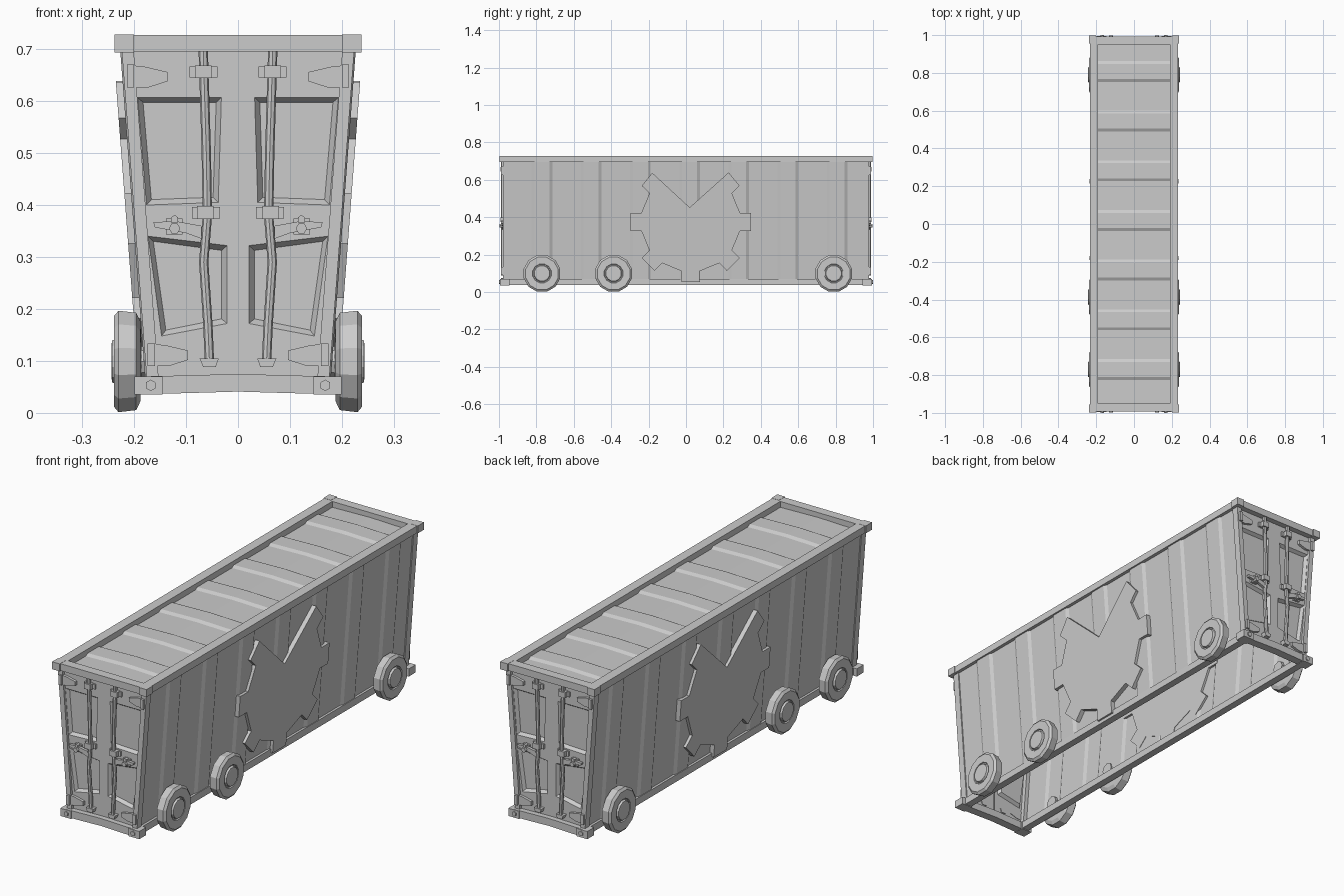
import bpy, bmesh
from math import sin, cos, pi, radians

if "Cube" in bpy.data.objects:
    bpy.data.objects.remove(bpy.data.objects["Cube"])


def finish(name, bm, mirror=(False, False), smooth=False):
    bmesh.ops.recalc_face_normals(bm, faces=bm.faces)
    me = bpy.data.meshes.new(name)
    bm.to_mesh(me)
    bm.free()
    ob = bpy.data.objects.new(name, me)
    bpy.context.collection.objects.link(ob)
    if any(mirror):
        mod = ob.modifiers.new("Mirror", 'MIRROR')
        mod.use_axis = (mirror[0], mirror[1], False)
        mod.merge_threshold = 0.0005
    if smooth:
        bpy.ops.object.select_all(action='DESELECT')
        ob.select_set(True)
        bpy.context.view_layer.objects.active = ob
        bpy.ops.object.shade_smooth_by_angle(angle=radians(35))
    return ob


def loft(name, rings, mirror=(False, False), cap=True, closed=True, smooth=False):
    """Join successive point loops into a surface."""
    bm = bmesh.new()
    rows = [[bm.verts.new(p) for p in r] for r in rings]
    n = len(rows[0])
    for a, b in zip(rows, rows[1:]):
        for i in range(n if closed else n - 1):
            j = (i + 1) % n
            bm.faces.new((a[i], a[j], b[j], b[i]))
    if cap:
        bm.faces.new(rows[0])
        bm.faces.new(rows[-1])
    return finish(name, bm, mirror, smooth)


def box(name, x0, x1, y0, y1, z0, z1, mirror=(True, True)):
    ring = [(x0, y0), (x1, y0), (x1, y1), (x0, y1)]
    return loft(name, [[(x, y, z) for x, y in ring] for z in (z0, z1)], mirror)


def plate(name, outline, y0, y1, mirror=(True, True)):
    """Flat xz outline extruded along y."""
    return loft(name, [[(x, y, z) for x, z in outline] for y in (y0, y1)], mirror)


def wall_x(z):
    """Side walls lean outward towards the top."""
    return 0.171 + 0.076 * (z - 0.07)


XY, X, Y = (True, True), (True, False), (False, True)

# Corrugated shell: one wall-roof-wall section repeated along y
steps = [(-0.965, 0)]
for i in range(7):
    c = -0.77 + 0.263 * i
    steps += [(c - 0.055, 0), (c - 0.04, 1), (c + 0.04, 1), (c + 0.055, 0)]
steps.append((0.965, 0))
rings = []
for y, k in steps:
    o = 0.008 * k
    right = [(wall_x(z) + o, y, z) for z in (0.06, 0.3, 0.7)]
    roof = [(0.19, y, 0.70 + o), (0, y, 0.705 + o), (-0.19, y, 0.70 + o)]
    left = [(-x, yy, z) for x, yy, z in reversed(right)]
    rings.append(right + roof + left)
loft("corrugated_shell", rings, cap=False, closed=False)

# Top frame
box("top_side_rail", 0.19, 0.234, -0.99, 0.99, 0.695, 0.727, X)
box("top_end_rail", -0.234, 0.234, -0.992, -0.95, 0.695, 0.727, Y)
box("top_corner_block", 0.2, 0.238, -0.998, -0.955, 0.694, 0.728)

# Bottom frame, with bowed end beams and bolts
box("bottom_side_rail", 0.148, 0.182, -0.97, 0.97, 0.038, 0.07, X)
loft("bottom_end_beam",
     [[(x, -0.99, z0), (x, -0.95, z0), (x, -0.95, z0 + 0.034), (x, -0.99, z0 + 0.034)]
      for x, z0 in ((-0.19, 0.036), (-0.1, 0.038), (0, 0.041), (0.1, 0.038), (0.19, 0.036))], Y)
box("bottom_corner_block", 0.145, 0.199, -0.995, -0.945, 0.035, 0.07)
plate("corner_bolt", [(0.168 + 0.011 * cos(i * pi / 3 + pi / 6),
                       0.053 + 0.011 * sin(i * pi / 3 + pi / 6)) for i in range(6)], -1.0, -0.99)

# Corner posts
loft("corner_post", [[(wall_x(z) - 0.018, -0.978, z), (wall_x(z) + 0.005, -0.978, z),
                      (wall_x(z) + 0.005, -0.945, z), (wall_x(z) - 0.018, -0.945, z)]
                     for z in (0.06, 0.7)], XY)

# Door: grid of faces with two inset panels per leaf
bm = bmesh.new()
rows = []
for za, zb, xa, xb in ((0.06, 0.06, 0.14, 0.02), (0.148, 0.172, 0.147, 0.021), (0.34, 0.322, 0.173, 0.021),
                       (0.4, 0.405, 0.176, 0.038), (0.607, 0.607, 0.193, 0.032), (0.7, 0.7, 0.2, 0.03)):
    rows.append([bm.verts.new((x, -0.966, z)) for x, z in
                 ((0, zb), (xb, zb), (xa, za), (wall_x(za), za))])
panels = []
for r, (a, b) in enumerate(zip(rows, rows[1:])):
    for i in range(3):
        f = bm.faces.new((a[i], a[i + 1], b[i + 1], b[i]))
        if i == 1 and r in (1, 3):
            panels.append(f)
bm.normal_update()
bmesh.ops.inset_individual(bm, faces=panels, thickness=0.014, depth=-0.015)
finish("door", bm, XY)
box("door_seam", -0.002, 0.002, -0.968, -0.96, 0.07, 0.695, Y)

# Slightly bent locking rods
path = [(0.067, 0.7), (0.061, 0.5), (0.059, 0.38), (0.066, 0.29), (0.058, 0.17), (0.055, 0.1)]
loft("locking_rod", [[(x + 0.009 * cos(i * pi / 4), -0.979 + 0.009 * sin(i * pi / 4), z)
                      for i in range(8)] for x, z in path], XY, smooth=True)
plate("rod_foot", [(0.043, 0.088), (0.067, 0.088), (0.074, 0.105), (0.037, 0.105)], -0.99, -0.962)
for x, z in ((0.067, 0.657), (0.063, 0.386)):
    box("rod_bracket_flange", x - 0.028, x + 0.026, -0.974, -0.962, z - 0.012, z + 0.01)
    box("rod_bracket_collar", x - 0.016, x + 0.016, -0.991, -0.962, z - 0.013, z + 0.012)

# Door handles with hex bolt
plate("door_handle", [(0.07, 0.335), (0.1, 0.346), (0.16, 0.357), (0.163, 0.367), (0.12, 0.369),
                      (0.07, 0.36)], -0.985, -0.972)
box("handle_mount", 0.107, 0.139, -0.976, -0.96, 0.343, 0.374)
plate("handle_bolt", [(0.122 + 0.011 * cos(i * pi / 3), 0.355 + 0.011 * sin(i * pi / 3))
                      for i in range(6)], -0.997, -0.972)
plate("handle_pin", [(0.115, 0.366), (0.129, 0.366), (0.129, 0.376), (0.122, 0.381),
                     (0.115, 0.376)], -0.99, -0.972)

# Tapered door hinges
for x, z in ((0.208, 0.648), (0.168, 0.112)):
    plate("door_hinge", [(x + 0.003, z - 0.022), (x + 0.006, z + 0.022), (x - 0.03, z + 0.018),
                         (x - 0.072, z + 0.008), (x - 0.072, z - 0.01), (x - 0.035, z - 0.022)],
          -0.978, -0.964)
    box("hinge_knuckle", x - 0.008, x + 0.006, -0.988, -0.964, z - 0.022, z + 0.022)

# Gear-shaped plate with a wedge notch at the top, following the wall slope
outline = []
for k in range(3, 10):                       # seven teeth, counter-clockwise
    a = k * pi / 4
    for r, d in ((0.268, -0.18), (0.325, -0.15), (0.325, 0.15), (0.268, 0.18)):
        if (k == 3 and (r, d) in ((0.268, -0.18), (0.325, -0.15))) or \
           (k == 9 and d > 0):
            continue
        outline.append((0.025 + r * cos(a + d), 0.375 + r * sin(a + d)))
tip = lambda a: (0.025 + 0.333 * cos(a), 0.375 + 0.333 * sin(a))
outline = [tip(3 * pi / 4 - 0.12)] + outline + [tip(pi / 4 + 0.13), (0.02, 0.452)]
loft("gear_plate", [[(wall_x(z) + o, y, z) for y, z in outline] for o in (-0.002, 0.021)], X)

# Wheels: lathed faceted tyre with raised hub
profile = [(0.186, 0.045), (0.188, 0.08), (0.196, 0.097), (0.23, 0.101), (0.239, 0.09),
           (0.238, 0.052), (0.232, 0.05), (0.232, 0.045), (0.242, 0.042), (0.243, 0.036)]
for y in (-0.77, -0.387, 0.79):
    loft("wheel", [[(x, y + r * cos((i + 0.5) * pi / 6), 0.099 + r * sin((i + 0.5) * pi / 6))
                    for i in range(12)] for x, r in profile], X)
    loft("axle_stub", [[(x, y + 0.03 * cos(i * pi / 4), 0.099 + 0.03 * sin(i * pi / 4))
                        for i in range(8)] for x in (0.168, 0.19)], X)
